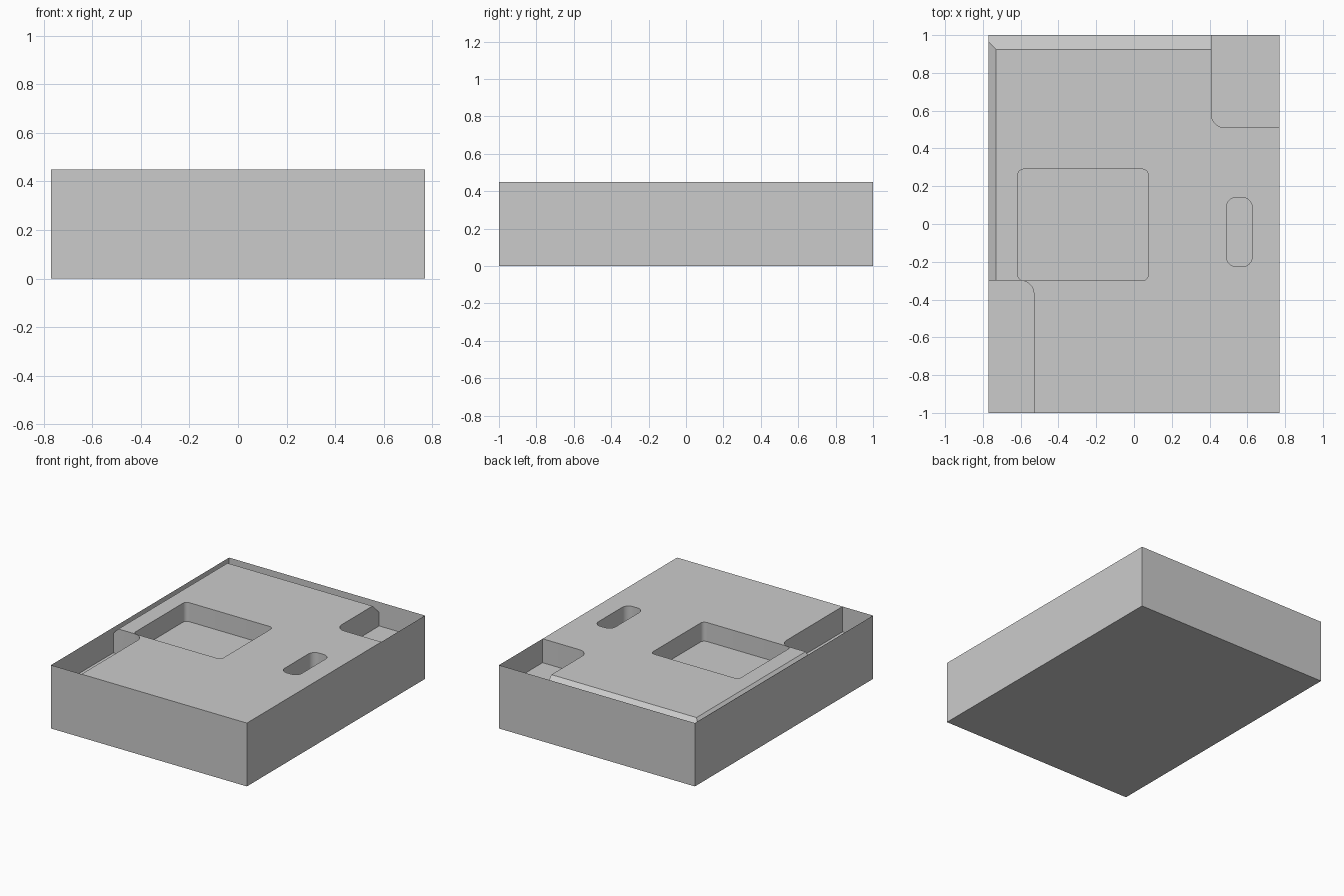
import bpy, bmesh, math
from mathutils import Vector

W, L, H = 0.77, 1.0, 0.45   # half width, half length, height

if "Cube" in bpy.data.objects:
    bpy.data.objects.remove(bpy.data.objects["Cube"], do_unlink=True)

grey = bpy.data.materials.new("plain_grey")
grey.use_nodes = True
grey.diffuse_color = (0.6, 0.6, 0.6, 1)
grey.node_tree.nodes["Principled BSDF"].inputs["Base Color"].default_value = grey.diffuse_color


def make_object(name, bm):
    mesh = bpy.data.meshes.new(name)
    bmesh.ops.recalc_face_normals(bm, faces=bm.faces)
    bm.to_mesh(mesh)
    bm.free()
    mesh.materials.append(grey)
    obj = bpy.data.objects.new(name, mesh)
    bpy.context.collection.objects.link(obj)
    return obj


def block(x0, x1, y0, y1, z0, z1):
    bm = bmesh.new()
    bmesh.ops.create_cube(bm, size=1)
    bmesh.ops.scale(bm, vec=(x1 - x0, y1 - y0, z1 - z0), verts=bm.verts)
    bmesh.ops.translate(bm, vec=((x0 + x1) / 2, (y0 + y1) / 2, (z0 + z1) / 2), verts=bm.verts)
    return bm


def pocket(name, x0, x1, y0, y1, depth, radius):
    """Cutter block with rounded upright edges."""
    bm = block(x0, x1, y0, y1, H - depth, H + 0.1)
    upright = [e for e in bm.edges
               if abs(e.verts[0].co.z - e.verts[1].co.z) > 0.01]
    bmesh.ops.bevel(bm, geom=upright, offset=radius, segments=8,
                    profile=0.5, affect='EDGES')
    return make_object(name, bm)


def outer_side(face):
    c = face.calc_center_median()
    n = face.normal
    return ((abs(n.x) > 0.99 and abs(c.x) > W - 0.001)
            or (abs(n.y) > 0.99 and abs(c.y) > L - 0.001)
            or c.z < 0.001)


# Body with two sloped top edges
bm = block(-W, W, -L, L, 0, H)
for point, normal in (((-0.73, 0, H), (-1, 0, 1)), ((0, 0.925, H), (0, 1, 1))):
    geom = bm.verts[:] + bm.edges[:] + bm.faces[:]
    cut = bmesh.ops.bisect_plane(bm, geom=geom, plane_co=point,
                                 plane_no=Vector(normal).normalized(), clear_outer=True)
    rim = [e for e in cut["geom_cut"] if isinstance(e, bmesh.types.BMEdge)]
    bmesh.ops.contextual_create(bm, geom=rim)
body = make_object("body_top", bm)

# Corner notches, square pocket and slot
cutters = [
    pocket("front_notch_cutter", -W - 0.3, -0.53, -L - 0.3, -0.30, 0.18, 0.07),
    pocket("back_notch_cutter", 0.41, W + 0.3, 0.51, L + 0.3, 0.17, 0.07),
    pocket("square_pocket_cutter", -0.615, 0.075, -0.30, 0.29, 0.135, 0.03),
    pocket("slot_cutter", 0.49, 0.625, -0.225, 0.14, 0.16, 0.05),
]
bpy.context.view_layer.objects.active = body
for cutter in cutters:
    mod = body.modifiers.new(cutter.name, 'BOOLEAN')
    mod.operation = 'DIFFERENCE'
    mod.solver = 'EXACT'
    mod.object = cutter
    bpy.ops.object.modifier_apply(modifier=mod.name)
    bpy.data.objects.remove(cutter, do_unlink=True)

# The casing replaces the outer sides of the body
bm = bmesh.new()
bm.from_mesh(body.data)
bmesh.ops.delete(bm, geom=[f for f in bm.faces if outer_side(f)], context='FACES')
bm.to_mesh(body.data)
bm.free()

# Full-height sheet walls and floor, open at the top
bm = block(-W, W, -L, L, 0, H)
bm.normal_update()
bmesh.ops.delete(bm, geom=[f for f in bm.faces if f.normal.z > 0.9], context='FACES')
casing = make_object("outer_casing", bm)
bm = bmesh.new()
bm.from_mesh(casing.data)
if any(f.normal.z > 0 for f in bm.faces if abs(f.normal.z) > 0.9):
    bmesh.ops.reverse_faces(bm, faces=bm.faces)
bm.to_mesh(casing.data)
bm.free()

# Smooth rounded corners, crisp edges elsewhere
bpy.ops.object.select_all(action='DESELECT')
body.select_set(True)
bpy.context.view_layer.objects.active = body
bpy.ops.object.shade_smooth_by_angle(angle=math.radians(30))
